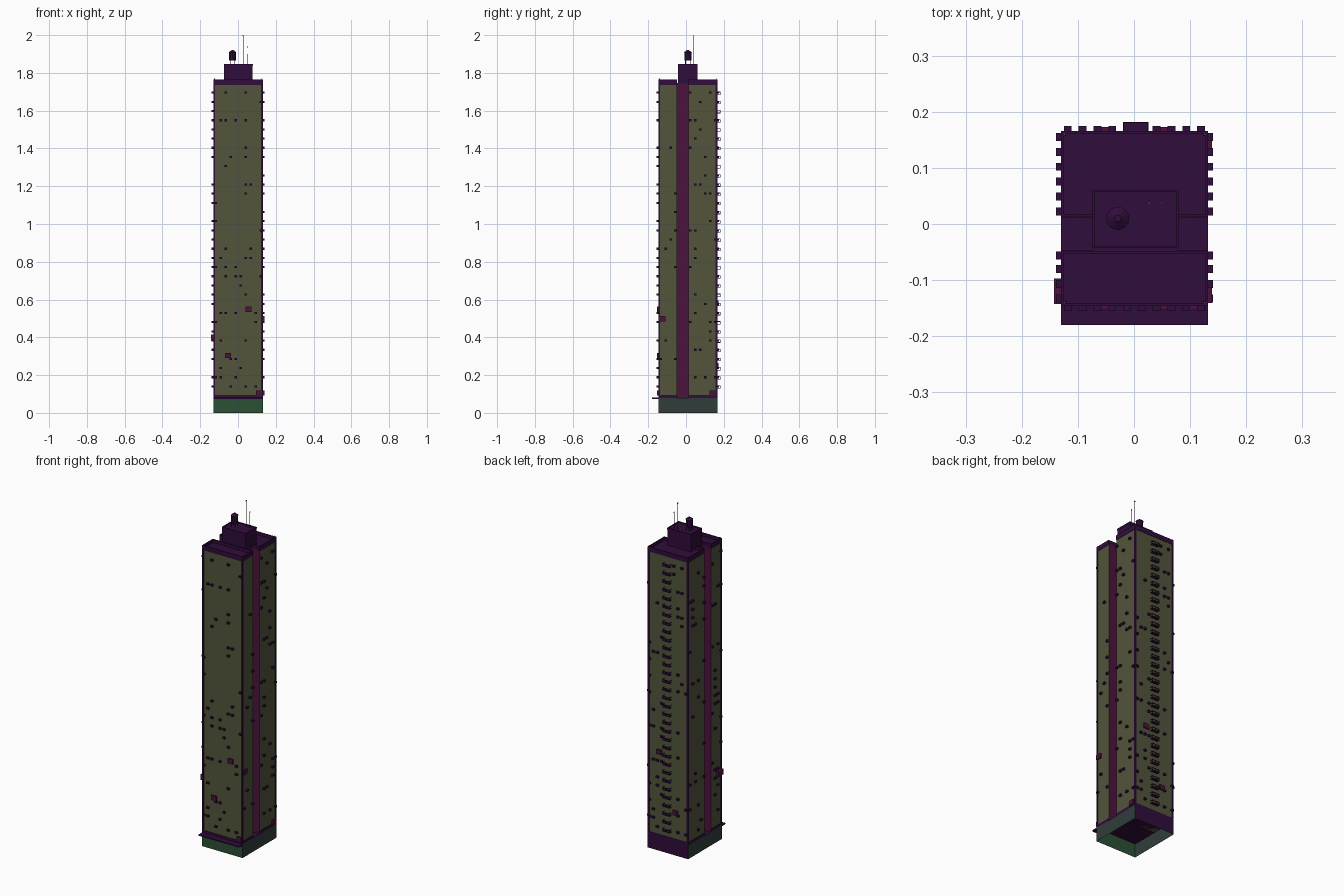
import bpy, bmesh, math, random
from mathutils import Matrix, Vector

if "Cube" in bpy.data.objects:
    bpy.data.objects.remove(bpy.data.objects["Cube"])

random.seed(7)


def material(name, r, g, b):
    m = bpy.data.materials.new(name)
    m.diffuse_color = (r, g, b, 1)
    m.use_nodes = True
    m.node_tree.nodes["Principled BSDF"].inputs["Base Color"].default_value = m.diffuse_color
    return m


PURPLE = material("purple", 0.030, 0.004, 0.045)
OLIVE = material("olive", 0.085, 0.090, 0.045)
MAGENTA = material("magenta", 0.075, 0.006, 0.048)
GREEN = material("green", 0.025, 0.080, 0.036)
SLATE = material("slate", 0.030, 0.048, 0.044)


def finish(name, bm, mat):
    me = bpy.data.meshes.new(name)
    bm.to_mesh(me)
    bm.free()
    ob = bpy.data.objects.new(name, me)
    bpy.context.collection.objects.link(ob)
    me.materials.append(mat)
    return ob


def boxes(name, mat, items):
    """Each item is (x0, x1, y0, y1, z0, z1)."""
    bm = bmesh.new()
    for x0, x1, y0, y1, z0, z1 in items:
        size = Matrix.Diagonal((x1 - x0, y1 - y0, z1 - z0, 1))
        mid = Matrix.Translation(((x0 + x1) / 2, (y0 + y1) / 2, (z0 + z1) / 2))
        bmesh.ops.create_cube(bm, size=1, matrix=mid @ size)
    return finish(name, bm, mat)


def ring(x0, x1, y0, y1, z0, z1, t):
    """Four boxes forming a rectangular rim of thickness t."""
    return [(x0, x1, y0, y0 + t, z0, z1), (x0, x1, y1 - t, y1, z0, z1),
            (x0, x0 + t, y0 + t, y1 - t, z0, z1), (x1 - t, x1, y0 + t, y1 - t, z0, z1)]


def rods(name, mat, items, sides=8):
    """Each item is (x, y, z0, z1, bottom radius, top radius)."""
    bm = bmesh.new()
    for x, y, z0, z1, r0, r1 in items:
        bmesh.ops.create_cone(bm, cap_ends=True, segments=sides, radius1=r0, radius2=r1,
                              depth=z1 - z0, matrix=Matrix.Translation((x, y, (z0 + z1) / 2)))
    return finish(name, bm, mat)


def quad(name, mat, pts):
    bm = bmesh.new()
    bm.faces.new([bm.verts.new(p) for p in pts])
    return finish(name, bm, mat)


# Main extents
X0, X1, Y0, Y1 = -0.130, 0.132, -0.146, 0.166
S0, S1 = -0.048, 0.013          # side slot in y
C0, C1 = -0.073, 0.078          # core in x
BASE, ROOF, TOP = 0.08, 1.745, 1.765
IN = 0.002                      # walls sit slightly behind the frame

# Ground floor: open-bottomed shell of four walls and a ceiling
quad("shop_front", GREEN, [(X0, Y0, 0), (X1, Y0, 0), (X1, Y0, BASE), (X0, Y0, BASE)])
quad("base_wall_right", SLATE, [(X1, Y0, 0), (X1, Y1, 0), (X1, Y1, BASE), (X1, Y0, BASE)])
quad("base_wall_left", SLATE, [(X0, Y1, 0), (X0, Y0, 0), (X0, Y0, BASE), (X0, Y1, BASE)])
quad("base_wall_back", PURPLE, [(X1, Y1, 0), (X0, Y1, 0), (X0, Y1, BASE), (X1, Y1, BASE)])
quad("base_ceiling", PURPLE, [(X0, Y0, BASE), (X1, Y0, BASE), (X1, Y1, BASE), (X0, Y1, BASE)])
boxes("front_awning", PURPLE, [(X0, X1, -0.18, Y0, 0.074, 0.081)])

# H-shaped tower: front and back wings joined by a core
boxes("tower_wings", OLIVE, [(X0 + IN, X1 - IN, Y0 + IN, S0, BASE, ROOF),
                             (X0 + IN, X1 - IN, S1, Y1 - IN, BASE, ROOF)])
slot = [(C0, C1, S0, S1, BASE, ROOF)]
for a, b in ((X0 + IN, C0), (C1, X1 - IN)):
    slot += [(a, b, S0, S0 + 0.001, BASE, ROOF), (a, b, S1 - 0.001, S1, BASE, ROOF)]
boxes("side_slots", MAGENTA, slot)

# Corner posts and horizontal bands
P = 0.009
boxes("corner_posts", PURPLE, [(x, x + P, y, y + P, BASE, TOP)
                               for x in (X0, X1 - P) for y in (Y0, Y1 - P)])
bands = []
for a, b in ((Y0, S0), (S1, Y1)):
    bands += ring(X0, X1, a, b, BASE, 0.096, 0.006)
boxes("lower_band", PURPLE, bands)

# Roof slabs and parapets
boxes("roof_slab", PURPLE, [(X0 + IN, X1 - IN, Y0 + IN, S0, ROOF - 0.005, ROOF + 0.001),
                            (X0 + IN, X1 - IN, S1, Y1 - IN, ROOF - 0.005, ROOF + 0.001),
                            (C0, C1, S0, S1, ROOF - 0.005, ROOF + 0.001)])
boxes("parapet", PURPLE, ring(X0, X1, Y0, S0, ROOF - 0.008, TOP, 0.005)
      + ring(X0, X1, S1, Y1, ROOF - 0.008, TOP, 0.005))
boxes("penthouse", PURPLE, [(C0, C1, -0.042, 0.060, ROOF, 1.843)]
      + ring(C0 - 0.001, C1 + 0.001, -0.043, 0.061, 1.838, 1.848, 0.004))

# Water tank on legs
TX, TY = -0.029, 0.010
rods("water_tank", PURPLE, [(TX, TY, 1.866, 1.909, 0.019, 0.019),
                            (TX, TY, 1.909, 1.920, 0.021, 0.006)], 10)
rods("tank_legs", PURPLE, [(TX + dx, TY + dy, 1.843, 1.867, 0.002, 0.002)
                           for dx in (-0.012, 0.012) for dy in (-0.012, 0.012)], 4)

# Antennas and warning lights
rods("antennas", PURPLE, [(0.027, 0.038, 1.843, 1.996, 0.0015, 0.001),
                          (0.050, 0.038, 1.843, 1.936, 0.0015, 0.001)], 6)
lights = [(0.027, 0.038, 1.994), (0.050, 0.038, 1.934)]
lights += [(x, y, TOP) for x in (X0 + 0.006, X1 - 0.006) for y in (Y0 + 0.006, Y1 - 0.006)]
boxes("warning_lights", OLIVE, [(x - 0.002, x + 0.002, y - 0.002, y + 0.002, z, z + 0.006)
                                for x, y, z in lights])

# Facade boxes: u runs along the wall, d is how far it sticks out
def on_wall(side, u, z, w, h, d):
    u0, u1, z0, z1 = u - w / 2, u + w / 2, z - h / 2, z + h / 2
    return {"front": (u0, u1, Y0 - d, Y0 + IN, z0, z1),
            "back": (u0, u1, Y1 - IN, Y1 + d, z0, z1),
            "right": (X1 - IN, X1 + d, u0, u1, z0, z1),
            "left": (X0 - d, X0 + IN, u0, u1, z0, z1)}[side]


# Air conditioners scattered over the window grid
FLOORS = [0.14 + 0.0486 * i for i in range(33)]
long_cols = [-0.118 + 0.0264 * i for i in range(10)]
side_cols = [-0.133, -0.107, -0.080, -0.056, 0.022, 0.049, 0.076, 0.102, 0.128, 0.155]
front_row = [(1.60, (1, 3, 5, 7)), (1.55, (2, 8))]
units = []
for side, cols in (("front", long_cols), ("back", long_cols),
                   ("right", side_cols), ("left", side_cols)):
    for z in FLOORS:
        for c in cols:
            if side == "back" and abs(c) < 0.035:
                continue
            if random.random() < 0.14:
                units.append(on_wall(side, c, z, 0.014, 0.011, 0.009))
boxes("air_conditioners", PURPLE, units)

# Sign boards
boxes("sign_boards", MAGENTA, [on_wall(s, u, z, 0.032, 0.028, 0.007) for s, u, z in (
    ("front", 0.055, 0.548), ("front", -0.052, 0.304), ("front", 0.112, 0.105),
    ("right", -0.125, 0.498), ("right", 0.140, 0.105),
    ("back", 0.056, 0.58), ("back", -0.048, 0.25))]
    + [on_wall("left", -0.120, 0.40, 0.046, 0.032, 0.013)])

# Stack of fire-escape balconies on the back: slab plus rails
esc = []
for z in FLOORS:
    a, b, y = -0.020, 0.026, Y1 + 0.016
    esc += [(a, b, Y1 - IN, y, z - 0.012, z - 0.009),
            (a, b, y - 0.002, y, z + 0.002, z + 0.005)]
    esc += [(x, x + 0.002, y - 0.002, y, z - 0.009, z + 0.002) for x in (a, 0.002, b - 0.002)]
    esc += [(x, x + 0.002, Y1 - IN, y - 0.002, z + 0.002, z + 0.005) for x in (a, b - 0.002)]
boxes("fire_escape", PURPLE, esc)
